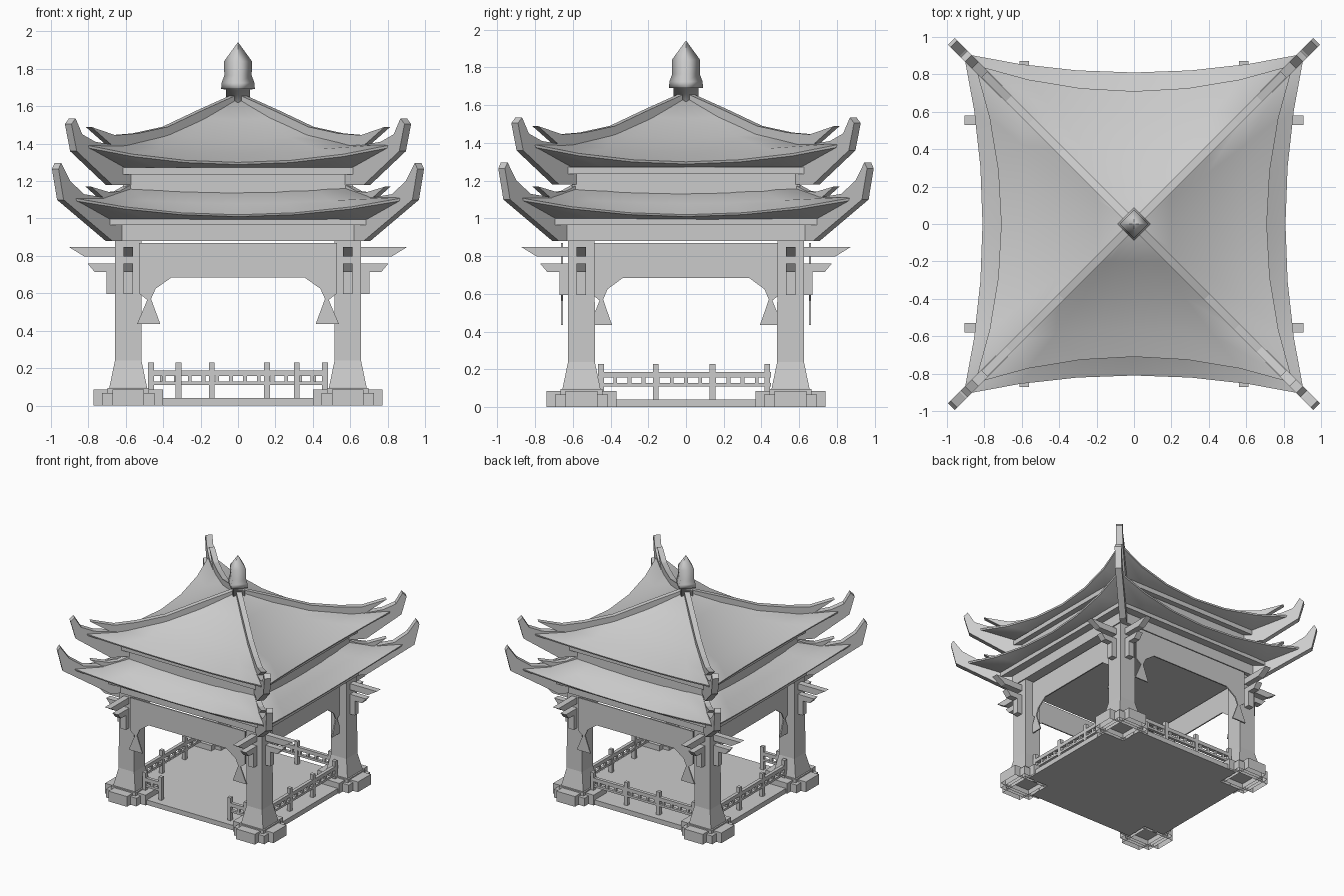
import bpy, bmesh, math
from mathutils import Matrix, Vector

cube = bpy.data.objects.get("Cube")
if cube:
    bpy.data.objects.remove(cube, do_unlink=True)

GREY = (0.6, 0.6, 0.6, 1)
stone = bpy.data.materials.new("plain grey")
stone.use_nodes = True
stone.diffuse_color = GREY
stone.node_tree.nodes["Principled BSDF"].inputs["Base Color"].default_value = GREY

PX, PY = 0.587, 0.554          # pillar centres
CORNERS = [(sx, sy) for sx in (1, -1) for sy in (1, -1)]
ROOT2 = math.sqrt(2)


def finish(name, bm, smooth_angle=0):
    bmesh.ops.recalc_face_normals(bm, faces=bm.faces)
    mesh = bpy.data.meshes.new(name)
    bm.to_mesh(mesh)
    bm.free()
    mesh.materials.append(stone)
    obj = bpy.data.objects.new(name, mesh)
    bpy.context.collection.objects.link(obj)
    if smooth_angle:
        bpy.ops.object.select_all(action="DESELECT")
        bpy.context.view_layer.objects.active = obj
        obj.select_set(True)
        bpy.ops.object.shade_smooth_by_angle(angle=math.radians(smooth_angle))


def add_box(bm, x, y, z0, z1, hx, hy):
    m = Matrix.Translation((x, y, (z0 + z1) / 2)) @ Matrix.Diagonal((2 * hx, 2 * hy, z1 - z0, 1))
    bmesh.ops.create_cube(bm, size=1, matrix=m)


def box(name, z0, z1, hx, hy):
    bm = bmesh.new()
    add_box(bm, 0, 0, z0, z1, hx, hy)
    finish(name, bm)


def loft(bm, loops):
    """Skin a stack of closed loops and cap both ends."""
    rows = [[bm.verts.new(p) for p in loop] for loop in loops]
    n = len(rows[0])
    for a, b in zip(rows, rows[1:]):
        for i in range(n):
            j = (i + 1) % n
            bm.faces.new((a[i], a[j], b[j], b[i]))
    bm.faces.new(rows[0])
    bm.faces.new(rows[-1])


def plate(name, outline, width, loc=(0, 0), angle=0):
    """Upright outline of (distance, height), given a width, turned about z."""
    bm = bmesh.new()
    turn = Matrix.Translation((*loc, 0)) @ Matrix.Rotation(angle, 4, "Z")
    loft(bm, [[turn @ Vector((u, side * width / 2, z)) for u, z in outline] for side in (-1, 1)])
    finish(name, bm)


def roof(name, rings, steps=6):
    """Square rings (middle half, corner half, middle z, corner z) with swept corners."""
    bm = bmesh.new()
    loops = []
    for hm, hc, zm, zc in rings:
        loop = []
        for k in range(4):
            turn = Matrix.Rotation(k * math.pi / 2, 3, "Z")
            for i in range(steps):
                t = 2 * i / steps - 1
                loop.append(turn @ Vector((t * hc, -hm - (hc - hm) * t * t, zm + (zc - zm) * t * t)))
        loops.append(loop)
    loft(bm, loops)
    finish(name, bm, 40)


def hips(name, outline, width):
    """One copy of a diagonal outline on each roof corner."""
    for k in range(4):
        plate(f"{name}_{k + 1}", [(d * ROOT2, z) for d, z in outline], width,
              angle=math.pi / 4 + k * math.pi / 2)


def band(path, depth, tip):
    """Strip below a path, ending in a pointed tip."""
    return path + [tip] + [(d, z - depth) for d, z in reversed(path)]


# Floor, notched around the plinths
nx, ny, fx, fy = PX - 0.11, PY - 0.11, 0.66, 0.625
quarter = [(fx, ny), (nx, ny), (nx, fy)]
outline = (quarter + [(-x, y) for x, y in reversed(quarter)]
           + [(-x, -y) for x, y in quarter] + [(x, -y) for x, y in reversed(quarter)])
bm = bmesh.new()
loft(bm, [[(x, y, z) for x, y in outline] for z in (0, 0.04)])
finish("floor", bm)

# Pillars, hollow stepped plinths and bracket arms
UPPER_ARM = [(-0.07, 0.848), (0.318, 0.848), (0.235, 0.797), (-0.07, 0.797)]
LOWER_ARM = [(0.04, 0.76), (0.218, 0.76), (0.18, 0.715), (0.115, 0.715), (0.115, 0.595), (0.04, 0.595)]
for n, (sx, sy) in enumerate(CORNERS, 1):
    x, y = sx * PX, sy * PY
    bm = bmesh.new()
    square = [(1, 1), (-1, 1), (-1, -1), (1, -1)]
    loft(bm, [[(x + h * a, y + h * b, z) for a, b in square]
              for h, z in ((0.1, 0.04), (0.1, 0.1), (0.071, 0.24), (0.07, 0.9))])
    finish(f"pillar_{n}", bm)
    bm = bmesh.new()
    for hx, hy, top in ((0.186, 0.085, 0.085), (0.085, 0.186, 0.085), (0.14, 0.14, 0.068), (0.112, 0.112, 0.095)):
        add_box(bm, x, y, 0, top, hx, hy)
    bm.normal_update()
    bmesh.ops.delete(bm, geom=[f for f in bm.faces if f.normal.z < -0.9], context="FACES")
    finish(f"plinth_{n}", bm)
    for axis, angle in (("side", 0 if sx > 0 else math.pi), ("face", sy * math.pi / 2)):
        plate(f"upper_arm_{axis}_{n}", UPPER_ARM, 0.05, (x, y), angle)
        plate(f"lower_arm_{axis}_{n}", LOWER_ARM, 0.05, (x, y), angle)

# Arched panels between the pillars
HALF_ARCH = [(0.53, 0.87), (0.53, 0.6), (0.485, 0.565), (0.54, 0.435), (0.415, 0.435),
             (0.465, 0.57), (0.44, 0.625), (0.355, 0.685)]
arch = HALF_ARCH + [(-u, z) for u, z in reversed(HALF_ARCH)]
for side, s in (("front", -1), ("back", 1)):
    plate(f"{side}_arch_panel", arch, 0.01, (0, s * 0.657))
for side, s in (("left", 1), ("right", -1)):
    plate(f"{side}_arch_panel", [(u * PY / PX, z) for u, z in arch], 0.01, (s * PX, 0), math.pi / 2)


# Railings: posts, two rails and short balusters
def railing(name, a, b, posts, offset, along_x):
    bm = bmesh.new()

    def bar(u0, u1, z0, z1, half):
        c, h = (u0 + u1) / 2, (u1 - u0) / 2
        if along_x:
            add_box(bm, c, offset, z0, z1, h, half)
        else:
            add_box(bm, offset, c, z0, z1, half, h)

    bar(a, b, 0.157, 0.187, 0.014)
    bar(a, b, 0.11, 0.128, 0.012)
    for p in posts:
        bar(p - 0.015, p + 0.015, 0, 0.23, 0.015)
    count = max(2, round((b - a) / 0.075))
    for i in range(1, count):
        u = a + (b - a) * i / count
        bar(u - 0.01, u + 0.01, 0.12, 0.16, 0.01)
    finish(name, bm)


railing("back_railing", -0.48, 0.48, (-0.465, -0.14, 0.155, 0.465), PY, True)
railing("front_railing_left", 0.315, 0.48, (0.315, 0.465), -PY, True)
railing("front_railing_right", -0.48, -0.315, (-0.465, -0.318), -PY, True)
for side, s in (("left", 1), ("right", -1)):
    railing(f"{side}_railing", -0.45, 0.45, (-0.45, -0.16, 0.14, 0.43), s * PX, False)

# Beams and walls under each roof
box("lower_beam", 0.88, 0.97, 0.665, 0.655)
box("lower_cornice", 0.965, 1.0, 0.73, 0.72)
box("upper_wall", 1.1, 1.24, 0.615, 0.605)
box("upper_cornice", 1.235, 1.272, 0.66, 0.65)

# Swept roofs
roof("lower_roof", [(0.57, 0.58, 1.16, 1.17), (0.69, 0.74, 1.08, 1.115), (0.81, 0.91, 1.02, 1.115),
                    (0.805, 0.905, 1.01, 1.1), (0.7, 0.71, 0.99, 0.99)])
roof("upper_roof", [(0.03, 0.03, 1.64, 1.64), (0.2, 0.2, 1.53, 1.54), (0.38, 0.4, 1.425, 1.45),
                    (0.56, 0.63, 1.35, 1.395), (0.71, 0.85, 1.3, 1.4), (0.705, 0.845, 1.288, 1.385),
                    (0.62, 0.63, 1.265, 1.265)])

# Hip ridges and the upturned rafters at the corners
hips("upper_ridge", band([(0, 1.67), (0.2, 1.58), (0.39, 1.49), (0.55, 1.455), (0.67, 1.445)], 0.07, (0.8, 1.49)), 0.042)
hips("lower_ridge", band([(0.56, 1.195), (0.65, 1.145), (0.7, 1.14)], 0.06, (0.8, 1.17)), 0.042)
hips("upper_rafter", [(0.59, 1.18), (0.69, 1.18), (0.88, 1.36), (0.908, 1.505), (0.886, 1.535),
                      (0.85, 1.45), (0.78, 1.41), (0.66, 1.39), (0.59, 1.36)], 0.05)
hips("lower_rafter", [(0.59, 0.88), (0.69, 0.88), (0.95, 1.1), (0.977, 1.265), (0.963, 1.297),
                      (0.915, 1.2), (0.84, 1.13), (0.72, 1.11), (0.59, 1.1)], 0.05)

# Finial, four-sided with its corners on the axes
PROFILE = [(0.065, 1.62), (0.065, 1.69), (0.09, 1.692), (0.088, 1.725), (0.073, 1.765),
           (0.075, 1.84), (0.002, 1.94)]
bm = bmesh.new()
loft(bm, [[(r * math.cos(k * math.pi / 2), r * math.sin(k * math.pi / 2), z) for k in range(4)]
          for r, z in PROFILE])
finish("finial", bm, 95)
